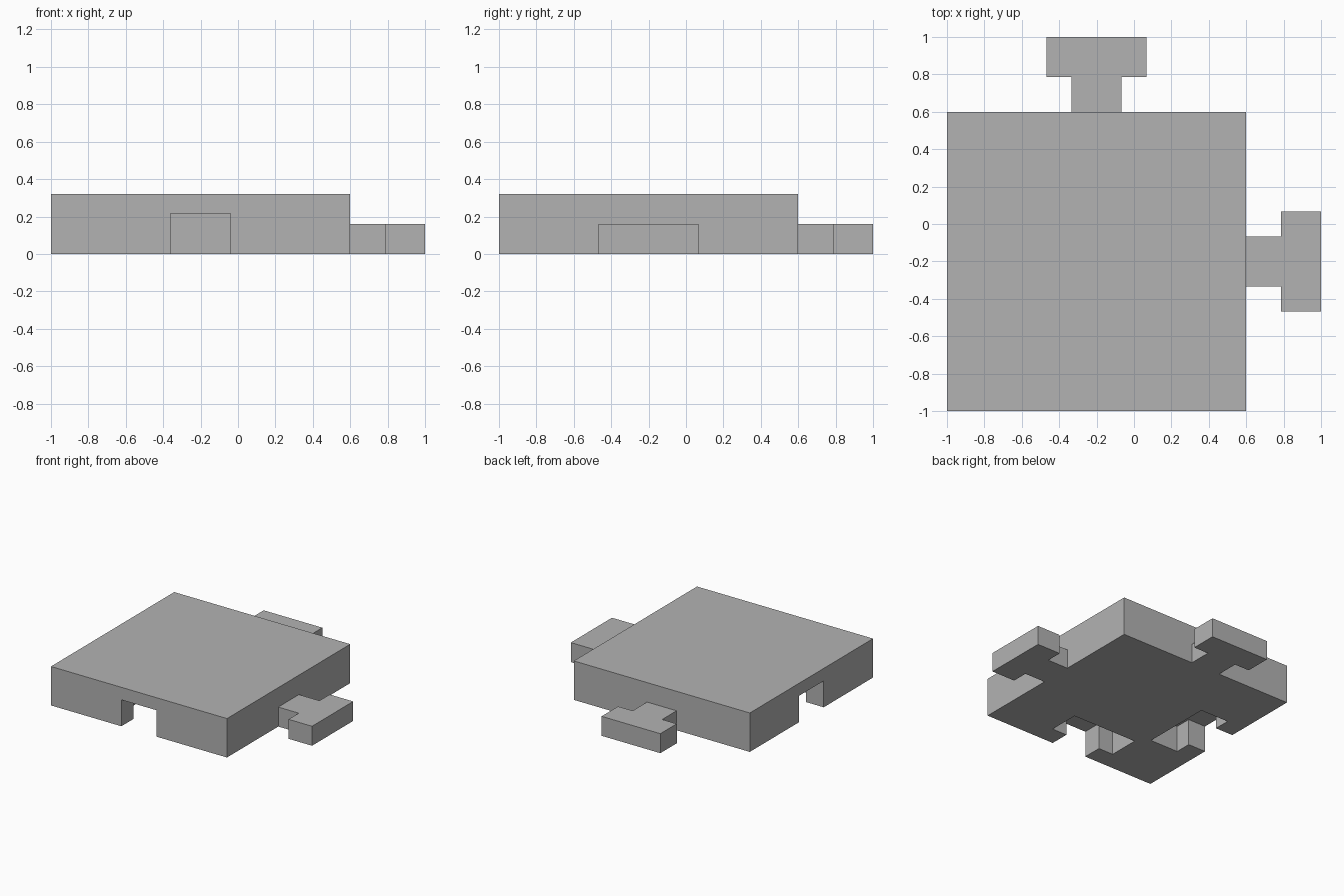
import bpy
import bmesh

if "Cube" in bpy.data.objects:
    bpy.data.objects.remove(bpy.data.objects["Cube"], do_unlink=True)

# One plain grey for the whole tile
grey = bpy.data.materials.new("plain_grey")
grey.use_nodes = True
colour = (0.45, 0.45, 0.45, 1)
grey.diffuse_color = colour
grey.node_tree.nodes["Principled BSDF"].inputs["Base Color"].default_value = colour

AXIS = -0.2  # centre line shared by tile, tabs and slots


def prism(name, outline, bottom, top):
    """Extrude a flat outline between two heights."""
    bm = bmesh.new()
    base = bm.faces.new([bm.verts.new((x, y, bottom)) for x, y in outline])
    side = bmesh.ops.extrude_face_region(bm, geom=[base])["geom"]
    upper = [v for v in side if isinstance(v, bmesh.types.BMVert)]
    bmesh.ops.translate(bm, verts=upper, vec=(0, 0, top - bottom))
    bmesh.ops.recalc_face_normals(bm, faces=bm.faces)
    mesh = bpy.data.meshes.new(name)
    bm.to_mesh(mesh)
    bm.free()
    mesh.materials.append(grey)
    obj = bpy.data.objects.new(name, mesh)
    bpy.context.collection.objects.link(obj)
    return obj


def tee(start, shoulder, end, neck, head, along_y):
    """T outline running along x, or along y when asked."""
    half = [(start, neck), (shoulder, neck), (shoulder, head), (end, head)]
    points = half + [(d, -s) for d, s in reversed(half)]
    if along_y:
        return [(s + AXIS, d) for d, s in points]
    return [(d, s + AXIS) for d, s in points]


# Square tile
tile = prism("tile_body", [(-1, -1), (0.6, -1), (0.6, 0.6), (-1, 0.6)], 0, 0.32)

# T slots in the underside, open at the front and at the -x side
for name, along_y in (("front_slot_cutter", True), ("side_slot_cutter", False)):
    cutter = prism(name, tee(-1.1, -0.84, -0.583, 0.16, 0.295, along_y), -0.1, 0.217)
    cutter.hide_render = True
    cut = tile.modifiers.new(name, "BOOLEAN")
    cut.operation = "DIFFERENCE"
    cut.solver = "EXACT"
    cut.object = cutter
    bpy.context.view_layer.objects.active = tile
    bpy.ops.object.modifier_apply(modifier=cut.name)
    bpy.data.objects.remove(cutter, do_unlink=True)

# T tabs on the back and on the +x side
for name, along_y in (("back_tab", True), ("side_tab", False)):
    prism(name, tee(0.6, 0.787, 1, 0.134, 0.267, along_y), 0, 0.16)
